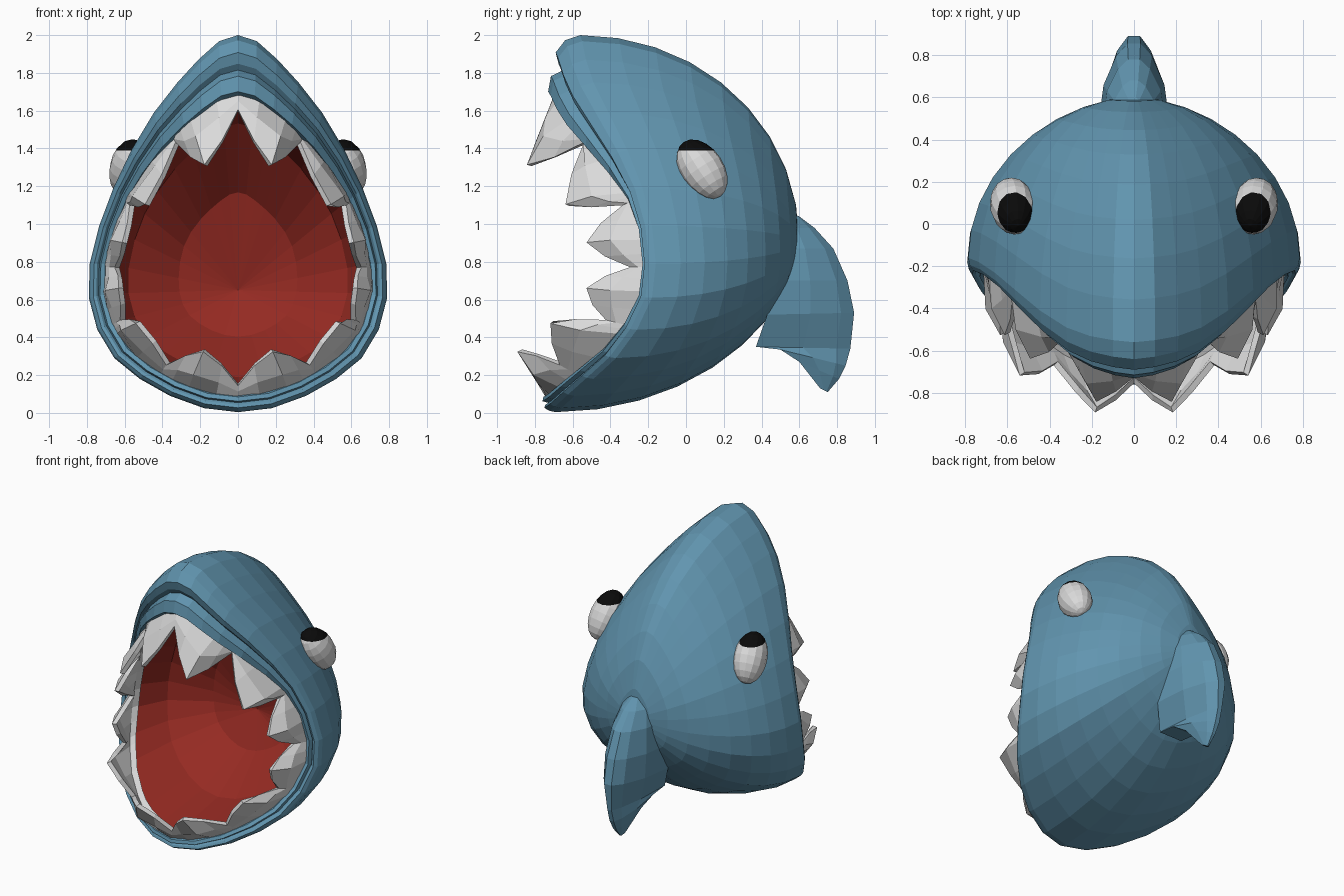
import bpy, bmesh, math
from mathutils import Vector, Matrix, Euler

cube = bpy.data.objects.get("Cube")
if cube:
    bpy.data.objects.remove(cube)


def material(name, rgb):
    m = bpy.data.materials.new(name)
    m.use_nodes = True
    m.diffuse_color = (*rgb, 1)
    m.node_tree.nodes["Principled BSDF"].inputs["Base Color"].default_value = (*rgb, 1)
    return m


BLUE = material("sea blue", (0.12, 0.30, 0.43))
RED = material("mouth red", (0.30, 0.023, 0.016))
WHITE = material("tooth white", (0.70, 0.70, 0.70))
BLACK = material("pupil black", (0.003, 0.003, 0.003))


def finish(name, bm, *mats, normals=True):
    if normals:
        bmesh.ops.recalc_face_normals(bm, faces=bm.faces[:])
    mesh = bpy.data.meshes.new(name)
    bm.to_mesh(mesh)
    bm.free()
    obj = bpy.data.objects.new(name, mesh)
    for m in mats:
        mesh.materials.append(m)
    bpy.context.collection.objects.link(obj)
    return obj


def loft(bm, rings):
    """Join closed loops of equal length with quads."""
    loops = [[bm.verts.new(p) for p in r] for r in rings]
    n = len(loops[0])
    for a, b in zip(loops, loops[1:]):
        for i in range(n):
            j = (i + 1) % n
            bm.faces.new((a[i], a[j], b[j], b[i]))
    return loops


def mirror_loop(half):
    """Close a half loop that starts and ends on the centre plane."""
    return half + [Vector((-p.x, p.y, p.z)) for p in half[-2:0:-1]]


# Outer edge of the jaws, from nose to chin
MID = 0.77
jaw = mirror_loop([Vector(p) for p in (
    (0, -.56, 2), (.1, -.55, 1.968), (.21, -.53, 1.87), (.32, -.49, 1.75),
    (.445, -.41, 1.59), (.565, -.31, 1.39), (.66, -.23, 1.19), (.735, -.18, .99),
    (.785, -.16, .79), (.79, -.18, .61), (.745, -.26, .44), (.655, -.37, .29),
    (.52, -.49, .18), (.36, -.59, .09), (.18, -.66, .025), (0, -.69, .004))])


def jaw_ring(scale, drop, dy, top_dy):
    ring = []
    for p in jaw:
        w = max(0, (p.z - 1.1) / 0.9)
        ring.append(Vector((p.x * scale, p.y + dy + top_dy * w,
                            MID + (p.z - MID) * scale - drop * w)))
    return ring


def dome_rings(rim, pole, steps):
    """Rounded rings from the rim back to a pole, fuller towards the crown."""
    rings = [[] for _ in range(steps)]
    for p in rim:
        fullness = 1.14 - 0.17 * min(1, max(0, (p.z - 0.7) / 0.5))
        for k, ring in enumerate(rings):
            t = k / steps * math.pi / 2
            c, s = math.cos(t) ** fullness, math.sin(t)
            ring.append(Vector((pole.x + (p.x - pole.x) * c,
                                p.y + (pole.y - p.y) * s,
                                pole.z + (p.z - pole.z) * c)))
    return rings


def cap(bm, loop, pole):
    v = bm.verts.new(pole)
    for i in range(len(loop)):
        bm.faces.new((loop[i], loop[(i + 1) % len(loop)], v))


# Head shell with the stepped double lip
lips = [jaw_ring(*a) for a in (
    (.86, .17, .08, 0), (.87, .17, -.03, -.09), (.895, .17, -.065, -.105),
    (.925, .125, -.07, -.085), (.935, .105, -.04, -.05), (.95, .09, -.055, -.06),
    (.97, .055, -.06, -.07), (.99, .015, -.035, -.045))]
back = Vector((0, .6, .9))
bm = bmesh.new()
loops = loft(bm, lips + dome_rings(jaw, back, 9))
cap(bm, loops[-1], back)
finish("head", bm, BLUE, normals=False)

# Mouth lining, a shallow bowl
throat = Vector((0, .22, .65))
bm = bmesh.new()
loops = loft(bm, dome_rings(jaw_ring(.865, .17, .01, -.09), throat, 3))
cap(bm, loops[-1], throat)
bmesh.ops.reverse_faces(bm, faces=bm.faces[:])
finish("mouth_lining", bm, RED, normals=False)

# Teeth: valleys and tips alternate along the jaw
key = mirror_loop([Vector(p) for p in (
    (0, -.71, 1.6), (.17, -.83, 1.31), (.32, -.53, 1.43), (.48, -.63, 1.1),
    (.56, -.33, 1.1), (.6, -.52, .9), (.64, -.29, .77), (.62, -.52, .66),
    (.61, -.42, .49), (.53, -.71, .48), (.37, -.66, .26), (.18, -.88, .33),
    (0, -.74, .15))])
gum = jaw_ring(.885, .17, -.045, -.08)


def gum_point(p):
    """Point of the gum line in the same direction from the mouth centre."""
    ang = lambda q: math.atan2(q.x, q.z - MID) % math.tau
    a = ang(p)
    for u, v in zip(gum, gum[1:] + gum[:1]):
        span = (ang(v) - ang(u)) % math.tau
        off = (a - ang(u)) % math.tau
        if off <= span:
            return u.lerp(v, off / span)
    return gum[0].copy()


edge = []
for p, q in zip(key, key[1:] + key[:1]):
    half_way = (p + q) / 2
    edge += [p, half_way + (half_way - gum_point(half_way)).normalized() * .02]
roots = [gum_point(p) for p in edge]
middle = []
for i, (r, e) in enumerate(zip(roots, edge)):
    out = Vector((r.x, -.6, r.z - MID)).normalized()
    middle.append(r.lerp(e, .5) + out * (0, .015, .04, .015)[i % 4])
tucked = [r + Vector((-r.x * .03, .05, (MID - r.z) * .03)) for r in roots]
bm = bmesh.new()
loft(bm, [tucked, roots, middle, edge])
teeth = finish("teeth", bm, WHITE)
solid = teeth.modifiers.new("thickness", 'SOLIDIFY')
solid.thickness = 0.03
solid.offset = 0

# Leaning egg-shaped eyes, cut level near the top for the pupil
PUPIL_Z = 1.39
for side, name in ((1, "left_eye"), (-1, "right_eye")):
    place = Matrix.LocRotScale(
        Vector((side * .573, .085, 1.29)),
        Euler((math.radians(33), math.radians(-9 * side), 0)),
        Vector((.108, .115, .175)))
    bm = bmesh.new()
    bmesh.ops.create_uvsphere(bm, u_segments=14, v_segments=10, radius=1, matrix=place)
    bmesh.ops.bisect_plane(bm, geom=bm.verts[:] + bm.edges[:] + bm.faces[:],
                           plane_co=(0, 0, PUPIL_Z), plane_no=(0, 0, 1))
    for f in bm.faces:
        f.material_index = int(f.calc_center_median().z > PUPIL_Z)
    finish(name, bm, WHITE, BLACK)

# Tail fin: front y, z, rear y, z and half width down its length
sections = []
for fy, fz, ry, rz, w in (
        (.5, 1.08, .6, 1.04, .05), (.49, .98, .68, .98, .11), (.48, .87, .78, .87, .15),
        (.46, .7, .855, .7, .17), (.43, .52, .89, .53, .16), (.37, .35, .87, .34, .09),
        (.5, .335, .845, .25, .09), (.6, .27, .81, .18, .065), (.71, .13, .75, .11, .02)):
    front, rear = Vector((0, fy, fz)), Vector((0, ry, rz))
    half = [front.lerp(rear, t) + Vector((w * s, 0, 0))
            for t, s in ((0, 1), (.5, .85), (.85, .5), (1, .18))]
    sections.append(half + [Vector((-p.x, p.y, p.z)) for p in half[::-1]])
bm = bmesh.new()
loops = loft(bm, sections)
bm.faces.new(loops[0])
bm.faces.new(loops[-1])
finish("tail_fin", bm, BLUE)
